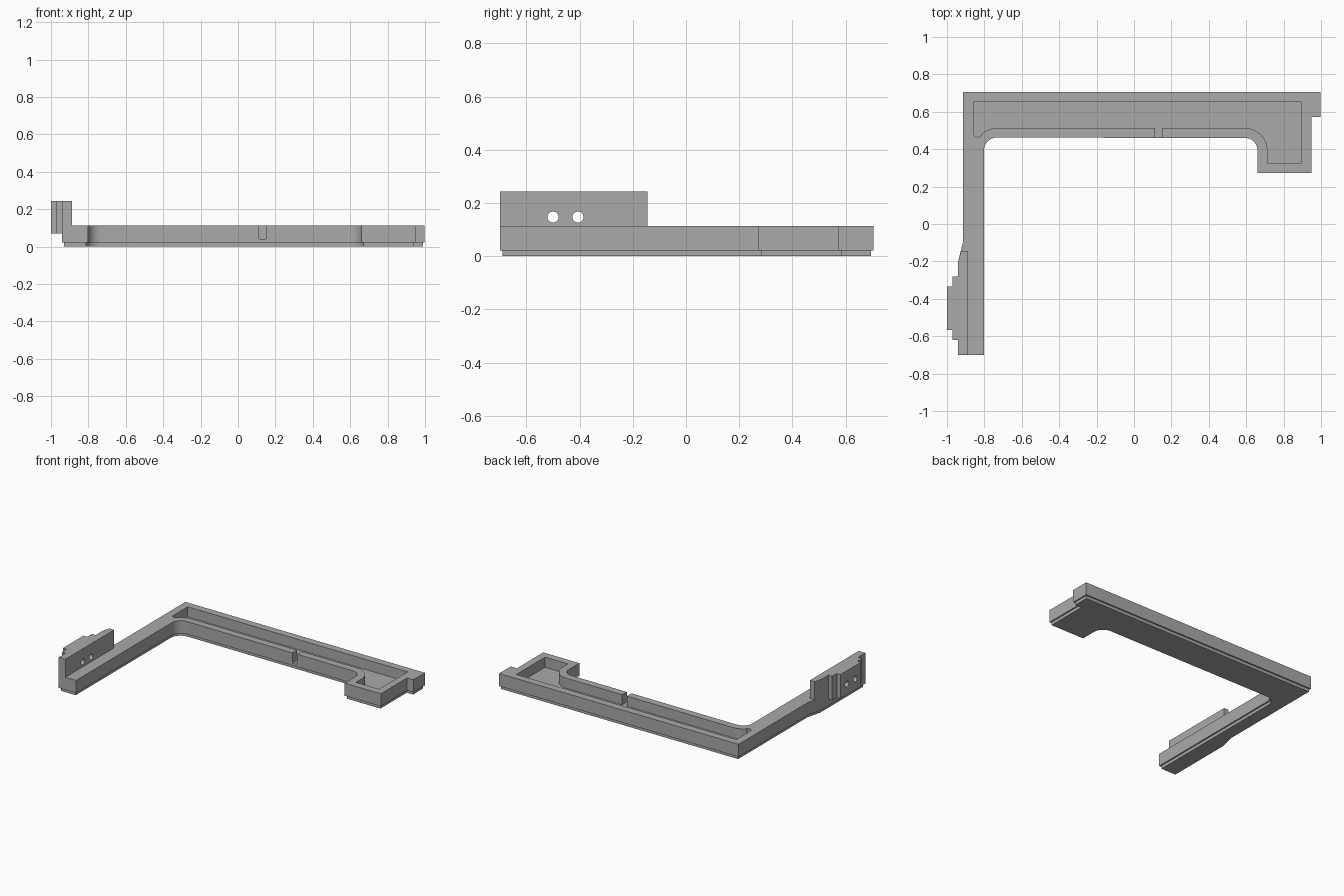
import bpy, bmesh, math
from mathutils import Vector

cube = bpy.data.objects.get("Cube")
if cube:
    bpy.data.objects.remove(cube, do_unlink=True)

grey = bpy.data.materials.new("plain grey")
grey.use_nodes = True
GREY = (0.4, 0.4, 0.4, 1)
grey.diffuse_color = GREY
grey.node_tree.nodes["Principled BSDF"].inputs["Base Color"].default_value = GREY


def arc(cx, cy, r, start, end, n=14):
    angles = [math.radians(start + (end - start) * i / n) for i in range(n + 1)]
    return [(cx + r * math.cos(a), cy + r * math.sin(a)) for a in angles]


def inset(points, d):
    """Shrink a counter-clockwise outline by d with mitred corners."""
    pts = [Vector(p) for p in points]
    result = []
    for i, p in enumerate(pts):
        a = (p - pts[i - 1]).normalized()
        b = (pts[(i + 1) % len(pts)] - p).normalized()
        na, nb = Vector((-a.y, a.x)), Vector((-b.y, b.x))
        result.append(p + (na + nb) * d / (1 + na.dot(nb)))
    return result


def prism(name, points, z0, z1):
    bm = bmesh.new()
    face = bm.faces.new([bm.verts.new((p[0], p[1], z0)) for p in points])
    top = bmesh.ops.extrude_face_region(bm, geom=[face])["geom"]
    bmesh.ops.translate(bm, vec=(0, 0, z1 - z0),
                        verts=[v for v in top if isinstance(v, bmesh.types.BMVert)])
    bmesh.ops.recalc_face_normals(bm, faces=bm.faces)
    mesh = bpy.data.meshes.new(name)
    bm.to_mesh(mesh)
    bm.free()
    mesh.materials.append(grey)
    obj = bpy.data.objects.new(name, mesh)
    bpy.context.collection.objects.link(obj)
    return obj


def rect(x0, x1, y0, y1):
    return [(x0, y0), (x1, y0), (x1, y1), (x0, y1)]


def activate(obj):
    bpy.ops.object.select_all(action="DESELECT")
    obj.select_set(True)
    bpy.context.view_layer.objects.active = obj


def cut(obj, cutter):
    mod = obj.modifiers.new("cut", "BOOLEAN")
    mod.operation = "DIFFERENCE"
    mod.solver = "EXACT"
    mod.object = cutter
    activate(obj)
    bpy.ops.object.modifier_apply(modifier=mod.name)


BASE_TOP, FLOOR, RIM, TOP = 0.022, 0.04, 0.113, 0.243
BEND_L, BEND_R, BEND_Y, R = -0.733, 0.593, 0.393, 0.067

# Frame outline: long arm, cross bar and end pad
outline = [(-0.94, -0.7), (-0.802, -0.7)]
outline += arc(BEND_L, BEND_Y, R + 0.002, 180, 90)
outline += arc(BEND_R, BEND_Y, R, 90, 0)
outline += [(0.66, 0.273), (0.948, 0.273), (0.948, 0.573), (0.998, 0.573),
            (0.998, 0.705), (-0.913, 0.705), (-0.913, -0.09), (-0.94, -0.2)]
frame = prism("frame", outline, BASE_TOP, RIM)
base = prism("base_lip", inset(outline, 0.01), 0, BASE_TOP)

# Recessed tray following the inner bends
tray = arc(-0.834, 0.49, 0.024, 180, 310, 8)
tray += arc(BEND_L, BEND_Y, 0.12, 135, 90, 8)
tray += arc(BEND_R, BEND_Y, 0.12, 90, 0)
tray += [(0.713, 0.326), (0.896, 0.326), (0.896, 0.652), (-0.858, 0.652)]
tray_cutter = prism("tray_cutter", tray, FLOOR, RIM + 0.1)

# Slot through the inner wall
slot_cutter = prism("slot_cutter", rect(0.112, 0.15, 0.4, 0.54), FLOOR, RIM + 0.1)

# Upright plate and its stepped outer pad
plate = prism("upright_plate", [(-0.94, -0.7), (-0.887, -0.7), (-0.887, -0.145),
                                (-0.925, -0.145), (-0.94, -0.2)], RIM, TOP)
pad = prism("stepped_pad", [(-0.94, -0.62), (-0.94, -0.28), (-0.97, -0.28), (-0.97, -0.333),
                            (-1, -0.333), (-1, -0.567), (-0.97, -0.567), (-0.97, -0.62)],
            0.07, TOP)

# Screw holes
holes = []
for y in (-0.5, -0.406):
    hole = prism("hole_cutter", arc(0, 0, 0.021, 0, 345, 23), -0.2, 0.2)
    hole.rotation_euler.y = math.pi / 2
    hole.location = (-0.94, y, 0.147)
    holes.append(hole)
bpy.context.view_layer.update()

for cutter in (tray_cutter, slot_cutter):
    cut(frame, cutter)
for part in (plate, pad):
    for hole in holes:
        cut(part, hole)
for cutter in [tray_cutter, slot_cutter] + holes:
    bpy.data.objects.remove(cutter, do_unlink=True)

for part in (frame, base, plate, pad):
    activate(part)
    bpy.ops.object.shade_smooth_by_angle(angle=math.radians(30))
